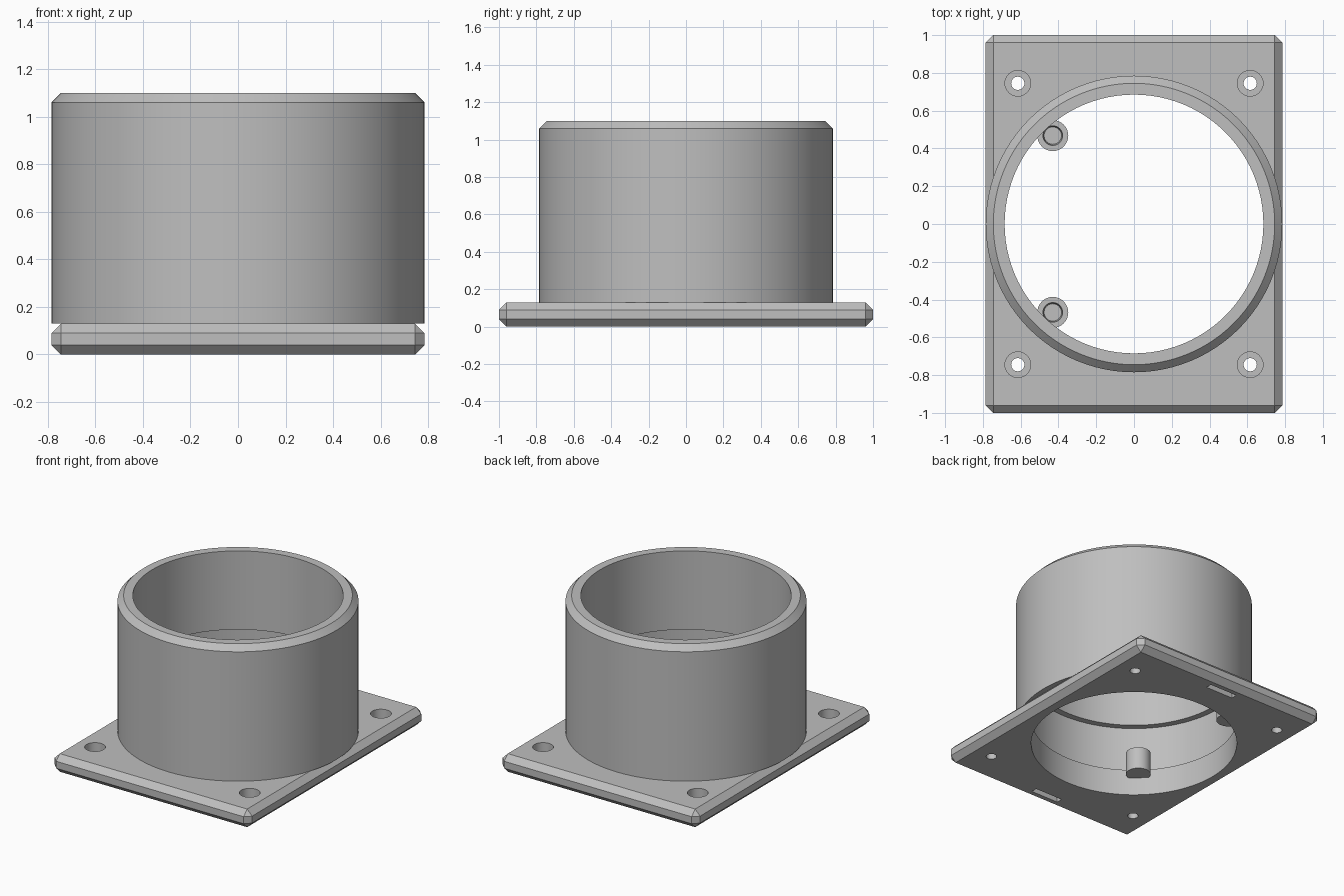
import bpy, bmesh, math
from mathutils import Matrix

cube = bpy.data.objects.get("Cube")
if cube:
    bpy.data.objects.remove(cube, do_unlink=True)

grey = bpy.data.materials.new("plain grey")
grey.use_nodes = True
COLOUR = (0.52, 0.52, 0.52, 1)
grey.diffuse_color = COLOUR
grey.node_tree.nodes["Principled BSDF"].inputs["Base Color"].default_value = COLOUR


def make(name, bm):
    bmesh.ops.recalc_face_normals(bm, faces=bm.faces)
    mesh = bpy.data.meshes.new(name)
    bm.to_mesh(mesh)
    bm.free()
    mesh.materials.append(grey)
    obj = bpy.data.objects.new(name, mesh)
    bpy.context.collection.objects.link(obj)
    return obj


def lathe(bm, profile, steps, x=0, y=0):
    """Spin a closed (radius, height) profile about a vertical axis."""
    verts = [bm.verts.new((x + r, y, z)) for r, z in profile]
    edges = [bm.edges.new((verts[i - 1], verts[i])) for i in range(len(verts))]
    new = bmesh.ops.spin(bm, geom=verts + edges, cent=(x, y, 0), axis=(0, 0, 1),
                         angle=math.tau, steps=steps, use_merge=True)
    bmesh.ops.remove_doubles(bm, verts=bm.verts, dist=0.0001)


def box(bm, size, centre):
    matrix = Matrix.Translation(centre) @ Matrix.Diagonal((*size, 1))
    return bmesh.ops.create_cube(bm, size=1, matrix=matrix)["verts"]


def cylinder(bm, radius, low, high, segments, x=0, y=0):
    bmesh.ops.create_cone(bm, cap_ends=True, segments=segments,
                          radius1=radius, radius2=radius, depth=high - low,
                          matrix=Matrix.Translation((x, y, (low + high) / 2)))


def smooth(obj):
    bpy.ops.object.select_all(action="DESELECT")
    obj.select_set(True)
    bpy.context.view_layer.objects.active = obj
    bpy.ops.object.shade_smooth_by_angle(angle=math.radians(25))


BORE, OUTER, PLATE_TOP, CHAMFER = 0.685, 0.785, 0.13, 0.04

# Base plate with all edges chamfered
bm = bmesh.new()
box(bm, (2 * OUTER, 2, PLATE_TOP), (0, 0, PLATE_TOP / 2))
bmesh.ops.bevel(bm, geom=bm.edges[:], offset=CHAMFER, segments=1, affect="EDGES")
plate = make("base_plate", bm)

# Cutters: bore, counterbored screw holes and underside slots
def cut(target, bm):
    cutter = make("plate_cutter", bm)
    cutter.hide_render = True
    mod = target.modifiers.new("cut", "BOOLEAN")
    mod.object = cutter
    mod.solver = "EXACT"
    bpy.context.view_layer.objects.active = target
    bpy.ops.object.modifier_apply(modifier=mod.name)
    bpy.data.objects.remove(cutter, do_unlink=True)


bm = bmesh.new()
cylinder(bm, BORE, -0.1, 0.3, 96)
for sy in (-1, 1):
    box(bm, (0.22, 0.045, 0.1), (0, sy * 0.905, 0))
    for sx in (-1, 1):
        cylinder(bm, 0.035, -0.1, 0.3, 32, sx * 0.615, sy * 0.745)
cut(plate, bm)
bm = bmesh.new()
for sy in (-1, 1):
    for sx in (-1, 1):
        cylinder(bm, 0.068, 0.05, 0.3, 32, sx * 0.615, sy * 0.745)
cut(plate, bm)
smooth(plate)

# Tube with a chamfered rim and a wide groove inside
bm = bmesh.new()
lathe(bm, [(BORE, PLATE_TOP), (OUTER, PLATE_TOP), (OUTER, 1.06), (OUTER - CHAMFER, 1.1),
           (BORE, 1.1), (BORE, 0.535), (0.73, 0.535), (0.73, 0.19), (BORE, 0.19)], 96)
smooth(make("tube", bm))

# Two pegs on the inner ledge, each with a blind hole in its top
for side, sy in (("front", -1), ("back", 1)):
    bm = bmesh.new()
    lathe(bm, [(0, PLATE_TOP), (0.082, PLATE_TOP), (0.082, 0.29), (0.052, 0.29),
               (0.046, 0.22), (0, 0.22)], 32, -0.43, sy * 0.468)
    smooth(make(side + "_peg", bm))
